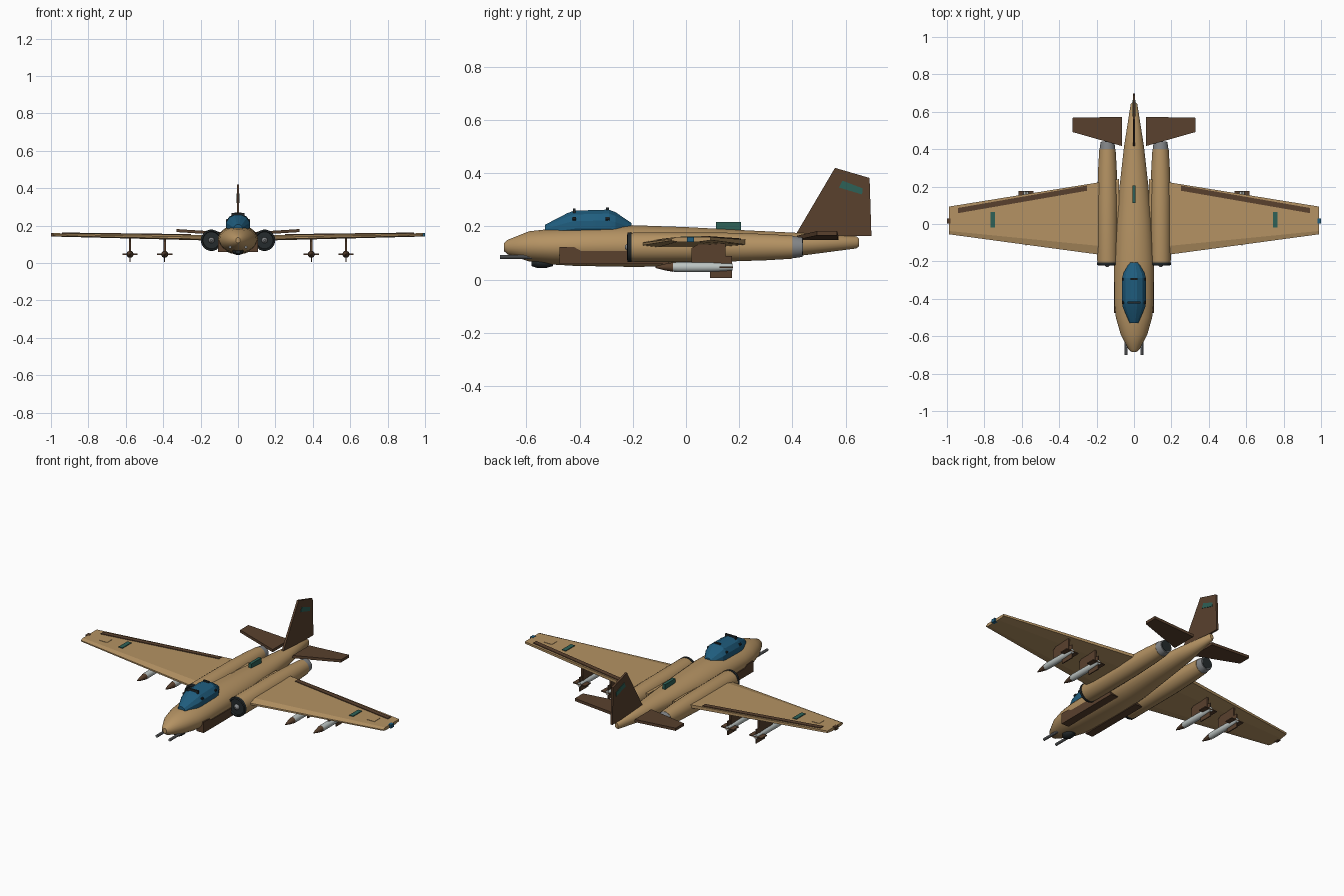
import bpy, bmesh, math

if "Cube" in bpy.data.objects:
    bpy.data.objects.remove(bpy.data.objects["Cube"])


def colour(name, rgb):
    m = bpy.data.materials.new(name)
    m.diffuse_color = (*rgb, 1)
    m.use_nodes = True
    m.node_tree.nodes["Principled BSDF"].inputs["Base Color"].default_value = m.diffuse_color
    return m


TAN = colour("sand tan", (0.46, 0.29, 0.125))
BROWN = colour("dark brown", (0.10, 0.052, 0.027))
BLUE = colour("canopy blue", (0.014, 0.11, 0.21))
TEAL = colour("marking teal", (0.027, 0.12, 0.095))
PALE = colour("pale grey", (0.50, 0.55, 0.54))
GREY = colour("metal grey", (0.23, 0.24, 0.25))
DARK = colour("dark opening", (0.018, 0.024, 0.026))


def build(name, verts, faces, mat, smooth=None):
    bm = bmesh.new()
    vs = [bm.verts.new(v) for v in verts]
    for f in faces:
        bm.faces.new([vs[i] for i in f])
    bmesh.ops.recalc_face_normals(bm, faces=bm.faces)
    me = bpy.data.meshes.new(name)
    bm.to_mesh(me)
    bm.free()
    me.materials.append(mat)
    ob = bpy.data.objects.new(name, me)
    bpy.context.collection.objects.link(ob)
    if smooth:
        bpy.ops.object.select_all(action='DESELECT')
        ob.select_set(True)
        bpy.context.view_layer.objects.active = ob
        bpy.ops.object.shade_smooth_by_angle(angle=math.radians(smooth))
    return ob


def skin(name, rings, mat, smooth=None):
    """Join equal rings of points into a closed body."""
    n = len(rings[0])
    faces = [list(range(n)), [(len(rings) - 1) * n + i for i in range(n)]]
    for r in range(len(rings) - 1):
        for i in range(n):
            j = (i + 1) % n
            faces.append([r * n + i, r * n + j, (r + 1) * n + j, (r + 1) * n + i])
    return build(name, [p for ring in rings for p in ring], faces, mat, smooth)


def loft(name, stations, mat, x=0, n=24, smooth=35):
    """Ellipses along y, each given as (y, half width, top z, bottom z)."""
    rings = []
    for y, w, top, bot in stations:
        c, h = (top + bot) / 2, (top - bot) / 2
        angles = [2 * math.pi * (i + 0.5) / n for i in range(n)]
        rings.append([(x + w * math.cos(a), y, c + h * math.sin(a)) for a in angles])
    return skin(name, rings, mat, smooth)


def turned(name, profile, mat, x, z, n=20):
    return loft(name, [(y, r, z + r, z - r) for y, r in profile], mat, x, n)


def side_plate(name, outline, x0, x1, mat):
    return skin(name, [[(x, y, z) for y, z in outline] for x in (x0, x1)], mat)


def box(name, x0, x1, y0, y1, z0, z1, mat):
    return side_plate(name, [(y0, z0), (y1, z0), (y1, z1), (y0, z1)], x0, x1, mat)


# fuselage
loft("fuselage", [(-0.685, 0.012, 0.137, 0.108), (-0.67, 0.03, 0.15, 0.094),
                  (-0.59, 0.072, 0.182, 0.068), (-0.50, 0.098, 0.192, 0.056),
                  (-0.42, 0.106, 0.198, 0.051), (-0.20, 0.107, 0.205, 0.047),
                  (0.0, 0.096, 0.198, 0.05), (0.2, 0.078, 0.187, 0.07),
                  (0.42, 0.053, 0.176, 0.088), (0.64, 0.018, 0.163, 0.117),
                  (0.65, 0.010, 0.155, 0.125)], TAN)

# canopy and its frames
loft("canopy", [(-0.53, 0.024, 0.207, 0.16), (-0.445, 0.062, 0.252, 0.15),
                (-0.42, 0.066, 0.261, 0.15), (-0.29, 0.066, 0.265, 0.15),
                (-0.265, 0.060, 0.255, 0.15), (-0.205, 0.024, 0.214, 0.16)],
     BLUE, n=12, smooth=15)
for i, (y, w) in enumerate([(-0.42, 0.035), (-0.295, 0.018)]):
    box(f"canopy_frame_{i}", -w, w, y - 0.005, y + 0.005, 0.25, 0.268 + 0.003 * i, DARK)
    turned(f"frame_bolt_right_{i}", [(y - 0.007, 0.007), (y + 0.007, 0.007)], DARK, 0.059, 0.228, 8)
    turned(f"frame_bolt_left_{i}", [(y - 0.007, 0.007), (y + 0.007, 0.007)], DARK, -0.059, 0.228, 8)

# chin sensor and dorsal aerial
loft("chin_sensor", [(-0.58, 0.015, 0.08, 0.05), (-0.56, 0.03, 0.09, 0.043),
                     (-0.53, 0.03, 0.09, 0.042), (-0.50, 0.015, 0.08, 0.05)], DARK, n=12)
box("dorsal_aerial", -0.009, 0.009, 0.112, 0.207, 0.18, 0.216, TEAL)

# tail fin with markings on both faces
side_plate("tail_fin", [(0.41, 0.165), (0.56, 0.42), (0.69, 0.382), (0.697, 0.163)],
           -0.006, 0.006, BROWN)
side_plate("fin_marking", [(0.588, 0.372), (0.664, 0.343), (0.662, 0.32), (0.575, 0.346)],
           -0.0085, 0.0085, TEAL)


# wing centre height and half thickness at a given span
def wing_mid(x):
    return 0.134 + 0.017 * (x - 0.09) / 0.9


def wing_half(x):
    return 0.015 - 0.006 * (x - 0.09) / 0.9


def on_wing(name, corners, s, mat, rise=0.004):
    """Thin plate lying on the upper wing surface."""
    rings = []
    for dz in (-0.004, rise):
        rings.append([(s * x, y, wing_mid(x) + wing_half(x) + dz) for x, y in corners])
    skin(name, rings, mat)


for s, side in ((1, "right"), (-1, "left")):
    # wing
    rings = []
    for x, lead, trail in ((0.08, -0.178, 0.24), (0.99, -0.055, 0.093)):
        m, h, c = wing_mid(x), wing_half(x), trail - lead
        section = [(0, -0.5), (0, 0.2), (0.12, 1), (1, 1), (1, -0.3), (0.7, -1), (0.15, -1)]
        rings.append([(s * x, lead + t * c, m + k * h) for t, k in section])
    skin(f"{side}_wing", rings, TAN)
    on_wing(f"{side}_flap_strip", [(0.25, 0.178), (0.94, 0.058), (0.94, 0.086), (0.25, 0.206)], s, BROWN)
    on_wing(f"{side}_wing_marking", [(0.742, -0.02), (0.768, -0.02), (0.768, 0.063), (0.742, 0.063)], s, TEAL)
    on_wing(f"{side}_wing_hatch", [(0.85, -0.01), (0.90, -0.01), (0.90, 0.04), (0.85, 0.04)], s, TAN, 0.002)
    box(f"{side}_tip_light", s * 0.98, s * 1.0, 0.003, 0.03, 0.141, 0.161, BLUE if s > 0 else BROWN)

    # engine pod with intake and nozzle
    x, z = s * 0.142, 0.122
    turned(f"{side}_engine_pod", [(-0.212, 0.053), (-0.19, 0.056), (0.15, 0.055),
                                  (0.3, 0.050), (0.40, 0.044)], TAN, x, z)
    turned(f"{side}_intake_lip", [(-0.205, 0.057), (-0.219, 0.056), (-0.221, 0.048),
                                  (-0.213, 0.045)], DARK, x, z)
    turned(f"{side}_intake_spinner", [(-0.21, 0.017), (-0.222, 0.014), (-0.230, 0.005)], GREY, x, z, 12)
    turned(f"{side}_nozzle", [(0.39, 0.043), (0.405, 0.042), (0.438, 0.037)], GREY, x, z)
    turned(f"{side}_nozzle_opening", [(0.42, 0.032), (0.440, 0.032)], DARK, x, z)

    # lower side fairing
    side_plate(f"{side}_fairing", [(-0.475, 0.058), (-0.475, 0.122), (-0.42, 0.122), (-0.395, 0.108),
                                   (-0.10, 0.108), (-0.06, 0.058)], s * 0.06, s * 0.108, BROWN)

    # nose gun
    turned(f"{side}_gun", [(-0.70, 0.008), (-0.5, 0.008)], GREY, s * 0.042, 0.085, 10)

    # tailplane
    rings = []
    for x, lead, trail, z in ((0.065, 0.417, 0.573, 0.157), (0.33, 0.492, 0.568, 0.174)):
        rings.append([(s * x, lead, z - 0.008), (s * x, lead, z + 0.008),
                      (s * x, trail, z + 0.008), (s * x, trail, z - 0.008)])
    skin(f"{side}_tailplane", rings, BROWN)

    # hanging bombs with pylons and cross fins
    for i, ax in enumerate((0.392, 0.577)):
        x, z, tag = s * ax, 0.047, f"{side}_{i}"
        turned(f"bomb_body_{tag}", [(-0.05, 0.017), (-0.03, 0.019), (0.10, 0.018), (0.175, 0.013)],
               PALE, x, z, 14)
        turned(f"bomb_nose_{tag}", [(-0.115, 0.003), (-0.085, 0.011), (-0.048, 0.018)], BROWN, x, z, 14)
        box(f"bomb_fin_upright_{tag}", x - 0.003, x + 0.003, 0.09, 0.172, 0.006, 0.088, BROWN)
        box(f"bomb_fin_level_{tag}", x - 0.041, x + 0.041, 0.125, 0.176, z - 0.003, z + 0.003, BROWN)
        side_plate(f"pylon_{tag}", [(0.02, 0.06), (0.02, 0.118), (0.05, 0.135), (0.148, 0.135),
                                    (0.148, 0.06)], x - 0.006, x + 0.006, BROWN)
